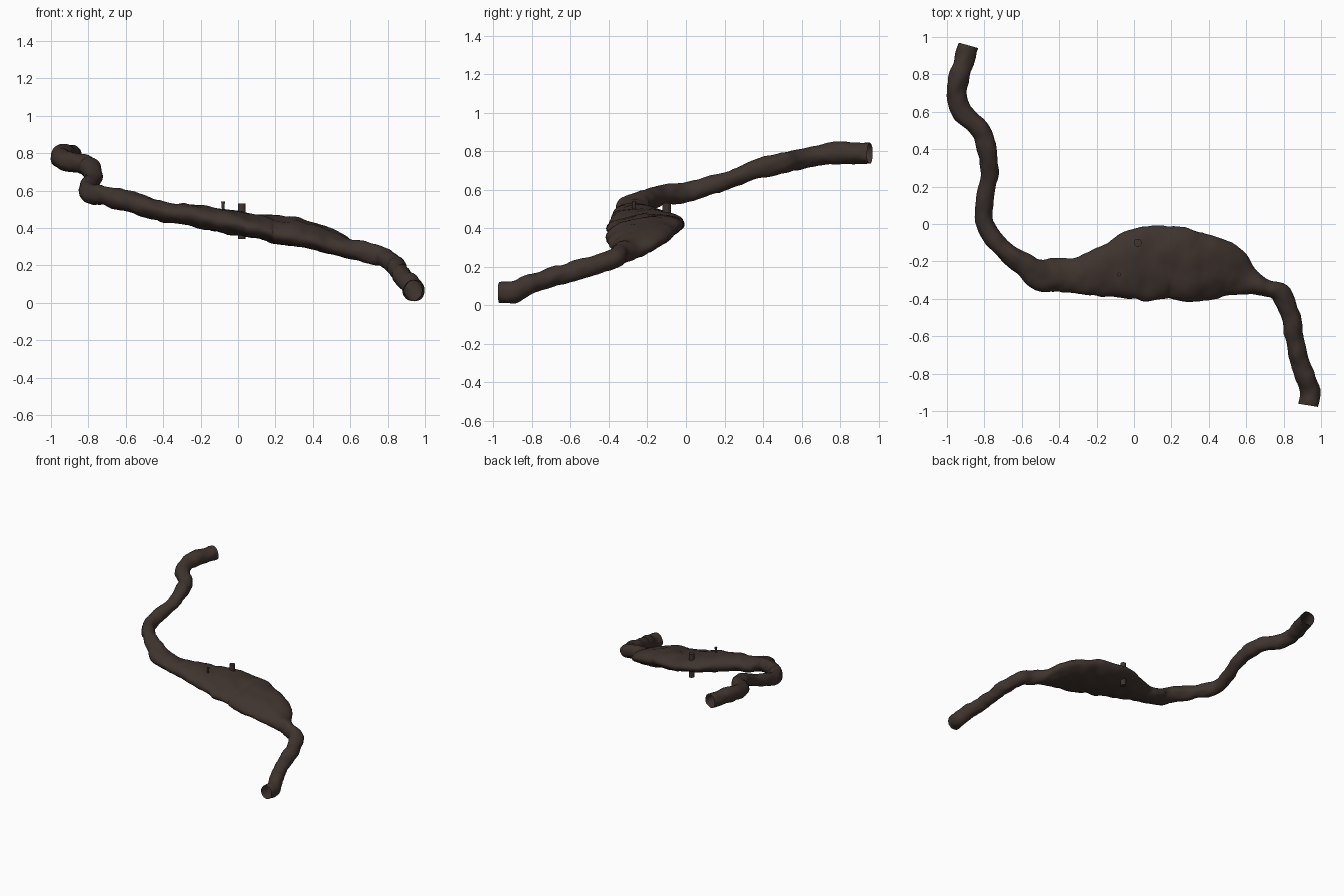
import bpy, bmesh, math
from mathutils import Vector, noise

if "Cube" in bpy.data.objects:
    bpy.data.objects.remove(bpy.data.objects["Cube"])

rock = bpy.data.materials.new("dark_rock")
rock.diffuse_color = (0.05, 0.034, 0.028, 1)
rock.use_nodes = True
rock.node_tree.nodes["Principled BSDF"].inputs["Base Color"].default_value = rock.diffuse_color

# narrow passages: centre x, y, z, radius
upper = [(-.885, .955, .787, .054), (-.915, .85, .79, .054), (-.95, .73, .787, .052),
         (-.925, .61, .76, .054), (-.825, .51, .74, .052), (-.785, .40, .715, .052),
         (-.775, .27, .67, .048), (-.80, .13, .622, .046), (-.80, .0, .588, .05),
         (-.72, -.11, .573, .05), (-.61, -.2, .548, .056)]
lower = [(.78, -.37, .245, .05), (.83, -.46, .21, .049), (.855, -.58, .178, .05),
         (.875, -.70, .145, .046), (.91, -.80, .108, .05), (.942, -.89, .073, .053),
         (.935, -.97, .064, .05)]
# wide chamber: x, y front, y back, z centre, half height, tilt (rise to the back)
chamber = [(-.5, -.355, -.185, .518, .058, 0), (-.4, -.36, -.185, .485, .052, 0),
           (-.3, -.375, -.175, .474, .055, 0), (-.2, -.385, -.14, .46, .064, .005),
           (-.1, -.40, -.095, .44, .064, .01), (0, -.41, -.03, .425, .066, .015),
           (.1, -.41, -.015, .408, .064, .02), (.2, -.395, -.01, .392, .068, .025),
           (.3, -.42, -.03, .38, .072, .025), (.4, -.41, -.06, .355, .068, .02),
           (.5, -.405, -.10, .325, .06, .015), (.6, -.385, -.21, .287, .055, 0),
           (.7, -.385, -.30, .265, .052, 0)]

# stations: x, y, z, half width, half height, tilt
stations = [(x, y, z, r, r * 1.05, 0) for x, y, z, r in upper]
stations += [(x, (a + b) / 2, z, (b - a) / 2, h, t) for x, a, b, z, h, t in chamber]
stations += [(x, y, z, r, r * 1.1, 0) for x, y, z, r in lower]


def spline(rows, steps):
    """Catmull-Rom through all station values."""
    out = []
    for i in range(len(rows) - 1):
        p = [rows[min(max(i + k, 0), len(rows) - 1)] for k in (-1, 0, 1, 2)]
        for s in range(steps):
            t = s / steps
            out.append([.5 * (2 * b + (c - a) * t + (2 * a - 5 * b + 4 * c - d) * t * t
                              + (3 * b - a - 3 * c + d) * t ** 3) for a, b, c, d in zip(*p)])
    return out + [list(rows[-1])]


def finish(bm, name):
    mesh = bpy.data.meshes.new(name)
    bm.to_mesh(mesh)
    bm.free()
    mesh.materials.append(rock)
    ob = bpy.data.objects.new(name, mesh)
    bpy.context.collection.objects.link(ob)
    bpy.context.view_layer.objects.active = ob
    ob.select_set(True)
    bpy.ops.object.shade_smooth_by_angle(angle=math.radians(40))
    ob.select_set(False)


# cave shell: lofted open tube with a lumpy surface
SIDES = 32
path = spline(stations, 6)
bm = bmesh.new()
rings = []
for i, (x, y, z, w, h, tilt) in enumerate(path):
    a, b = path[max(i - 2, 0)], path[min(i + 2, len(path) - 1)]
    tan = Vector((b[0] - a[0], b[1] - a[1], 0)).normalized()
    side = Vector((-tan.y, tan.x, 0))
    ring = []
    for k in range(SIDES):
        ang = 2 * math.pi * k / SIDES
        c, s = math.cos(ang), math.sin(ang)
        p = Vector((x, y, z)) + side * (w * c) + Vector((0, 0, h * s + tilt * c))
        out = (side * c + Vector((0, 0, s))).normalized()
        lump = .010 * noise.noise(p * 11) + .005 * noise.noise(p * 26)
        p += out * lump
        p.z = max(p.z, 0)
        ring.append(bm.verts.new(p))
    rings.append(ring)
for r0, r1 in zip(rings, rings[1:]):
    for k in range(SIDES):
        n = (k + 1) % SIDES
        bm.faces.new((r0[k], r0[n], r1[n], r1[k]))
bmesh.ops.recalc_face_normals(bm, faces=bm.faces)
finish(bm, "cave_shell")


def shaft(name, x, y, z0, z1, r0, r1):
    bm = bmesh.new()
    bmesh.ops.create_cone(bm, cap_ends=True, segments=16, radius1=r0, radius2=r1, depth=z1 - z0)
    bmesh.ops.translate(bm, verts=bm.verts, vec=(x, y, (z0 + z1) / 2))
    finish(bm, name)


# vertical shaft and small chimney breaking through the roof
shaft("roof_shaft", .02, -.10, .34, .53, .021, .021)
shaft("roof_chimney", -.08, -.27, .48, .54, .005, .010)
